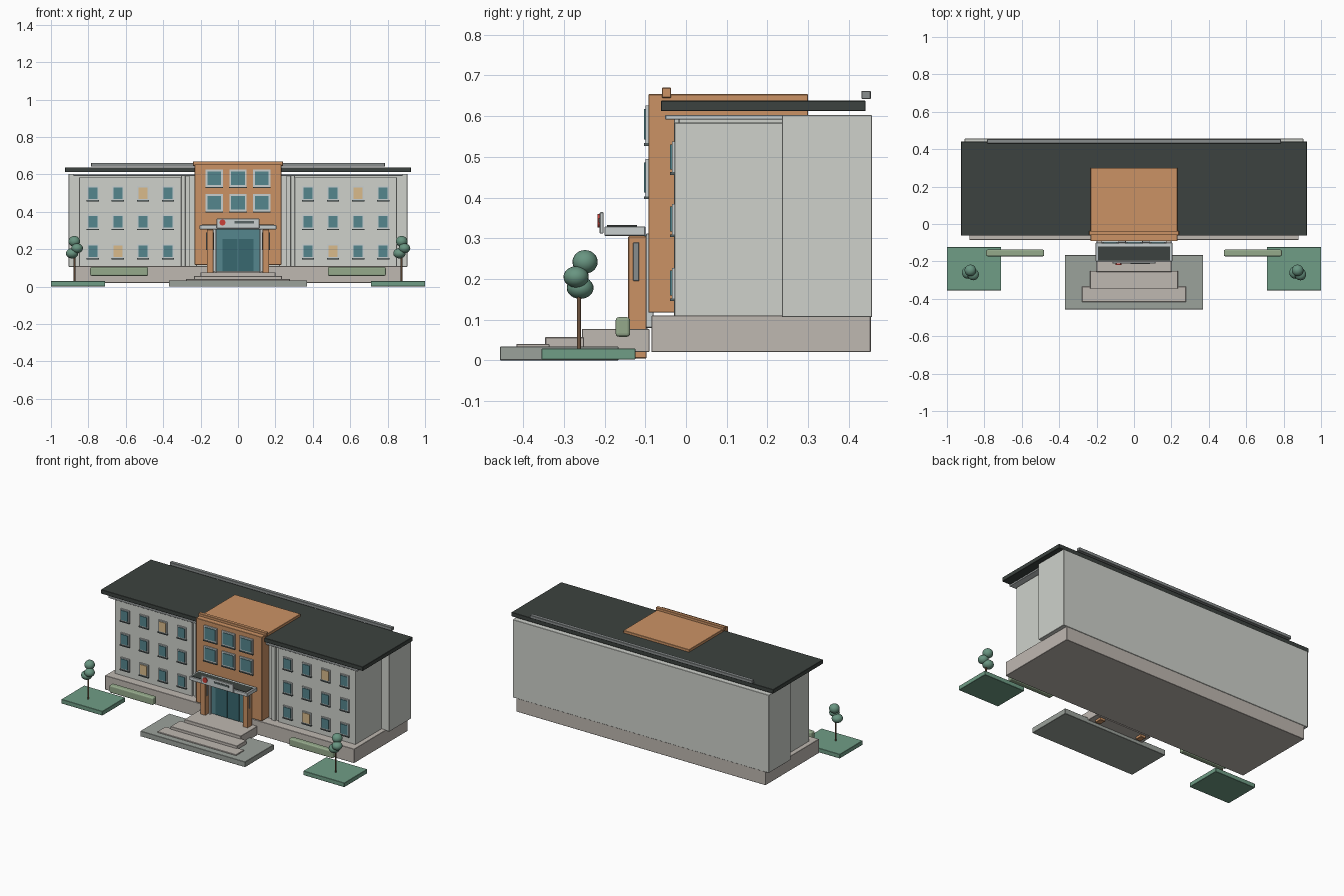
import bpy

COL = {
    "wall": (0.62, 0.64, 0.60), "stone": (0.52, 0.48, 0.44), "roof": (0.045, 0.055, 0.05),
    "clay": (0.60, 0.29, 0.13), "glass": (0.09, 0.24, 0.27), "door": (0.04, 0.14, 0.16),
    "lit": (0.70, 0.50, 0.26), "frame": (0.58, 0.62, 0.62), "sill": (0.10, 0.13, 0.13),
    "paving": (0.33, 0.36, 0.33), "lawn": (0.16, 0.34, 0.24), "hedge": (0.30, 0.40, 0.26),
    "leaf": (0.14, 0.30, 0.22), "bark": (0.16, 0.09, 0.05), "red": (0.6, 0.05, 0.04),
    "metal": (0.25, 0.27, 0.27),
}
MATS = {}
for key, rgb in COL.items():
    MATS[key] = bpy.data.materials.new(key)
    MATS[key].diffuse_color = (*rgb, 1)


def finish(name, mat):
    ob = bpy.context.object
    ob.name = name
    ob.data.materials.append(MATS[mat])
    return ob


def box(name, mat, x0, x1, y0, y1, z0, z1, bevel=0.0015, segs=1):
    bpy.ops.mesh.primitive_cube_add(size=1, location=((x0+x1)/2, (y0+y1)/2, (z0+z1)/2))
    ob = finish(name, mat)
    ob.scale = (x1-x0, y1-y0, z1-z0)
    bpy.ops.object.transform_apply(location=False, rotation=False, scale=True)
    if bevel:
        m = ob.modifiers.new("soft_edge", 'BEVEL')
        m.width, m.segments = bevel, segs
    return ob


def pair(name, mat, x0, x1, *rest, **kw):
    box(name + "_right", mat, x0, x1, *rest, **kw)
    box(name + "_left", mat, -x1, -x0, *rest, **kw)


def window(name, x, z, wall, w, h, border, glass):
    # frame, proud pane and sill
    box(name + "_frame", "frame", x-w/2, x+w/2, wall-0.007, wall+0.005, z-h/2, z+h/2, 0)
    box(name + "_pane", glass, x-w/2+border, x+w/2-border, wall-0.011, wall, z-h/2+border, z+h/2-border, 0)
    box(name + "_sill", "sill", x-w/2-0.002, x+w/2+0.002, wall-0.011, wall+0.005, z-h/2-0.007, z-h/2, 0)


# main masses
box("plinth", "stone", -0.88, 0.88, -0.085, 0.454, 0.02, 0.11)
box("rear_block", "wall", -0.905, 0.905, 0.236, 0.457, 0.106, 0.603)
pair("wing", "wall", 0.303, 0.85, -0.028, 0.24, 0.108, 0.584)
pair("recess_wall", "wall", 0.22, 0.304, -0.018, 0.24, 0.108, 0.594)
pair("pilaster", "wall", 0.258, 0.283, -0.03, 0.0, 0.108, 0.594)
box("cornice", "frame", -0.88, 0.88, -0.051, 0.414, 0.592, 0.603)
box("roof_slab", "roof", -0.925, 0.925, -0.062, 0.441, 0.612, 0.638)
box("roof_rail", "metal", -0.785, 0.785, 0.431, 0.454, 0.642, 0.662)

# central tower
box("tower", "clay", -0.232, 0.232, -0.092, 0.30, 0.117, 0.654)
box("tower_cap", "clay", -0.24, 0.24, -0.059, -0.037, 0.645, 0.67)

# windows
for side, xs in (("left", (-0.776, -0.642, -0.508, -0.374)), ("right", (0.374, 0.508, 0.642, 0.776))):
    for row, z in enumerate((0.19, 0.347, 0.5)):
        for col, x in enumerate(xs):
            lit = (row, col) in ((2, 2), (0, 1))
            window(f"{side}_window_{row}_{col}", x, z, -0.028, 0.062, 0.075, 0.007, "lit" if lit else "glass")
for row, z in enumerate((0.449, 0.58)):
    for col, x in enumerate((-0.127, 0, 0.127)):
        window(f"tower_window_{row}_{col}", x, z, -0.092, 0.092, 0.092, 0.009, "glass")

# entrance
box("entrance_surround", "frame", -0.132, 0.132, -0.098, -0.08, 0.08, 0.312)
box("entrance_glazing", "glass", -0.12, 0.12, -0.103, -0.09, 0.08, 0.308, 0)
pair("door_leaf", "door", 0.002, 0.083, -0.108, -0.095, 0.082, 0.255, 0)
pair("entrance_mullion", "frame", 0.115, 0.123, -0.115, -0.095, 0.076, 0.306, 0)
pair("entrance_column", "clay", 0.132, 0.167, -0.142, -0.097, 0.005, 0.305)
pair("column_light", "metal", 0.128, 0.171, -0.13, -0.115, 0.195, 0.29)

# canopy and blank sign
box("canopy", "frame", -0.205, 0.205, -0.2, -0.1, 0.306, 0.329)
box("canopy_top", "roof", -0.193, 0.193, -0.194, -0.12, 0.325, 0.332, 0)
box("sign_board", "frame", -0.114, 0.114, -0.212, -0.203, 0.312, 0.364)
box("sign_bar", "sill", -0.02, 0.085, -0.215, -0.208, 0.339, 0.350, 0)
bpy.ops.mesh.primitive_cylinder_add(vertices=24, radius=0.016, depth=0.01, location=(-0.083, -0.213, 0.343), rotation=(1.5708, 0, 0))
finish("sign_disc", "red")

# steps
box("forecourt", "paving", -0.37, 0.37, -0.457, -0.166, 0.0, 0.034)
for i, (hx, y0, y1, top) in enumerate(((0.278, -0.417, -0.335, 0.040), (0.235, -0.346, -0.25, 0.057), (0.2, -0.256, -0.09, 0.077))):
    box(f"step_{i}", "stone", -hx, hx, y0, y1, 0.02, top)

# planting
pair("lawn", "lawn", 0.71, 1.0, -0.355, -0.124, 0.002, 0.029)
pair("hedge", "hedge", 0.48, 0.79, -0.173, -0.137, 0.058, 0.106, bevel=0.008, segs=3)
for side, cx in (("left", -0.875), ("right", 0.875)):
    bpy.ops.mesh.primitive_cylinder_add(vertices=12, radius=0.005, depth=0.15, location=(cx, -0.263, 0.10))
    finish(f"{side}_trunk", "bark")
    for i, (dx, y, z, r, rz) in enumerate(((-0.012, -0.26, 0.178, 0.033, 0.027), (0.015, -0.27, 0.205, 0.031, 0.026), (0.0, -0.248, 0.242, 0.031, 0.029))):
        bpy.ops.mesh.primitive_uv_sphere_add(segments=20, ring_count=12, radius=1, location=(cx+dx, y, z))
        ob = finish(f"{side}_foliage_{i}", "leaf")
        ob.scale = (r, r, rz)
        bpy.ops.object.shade_smooth()
